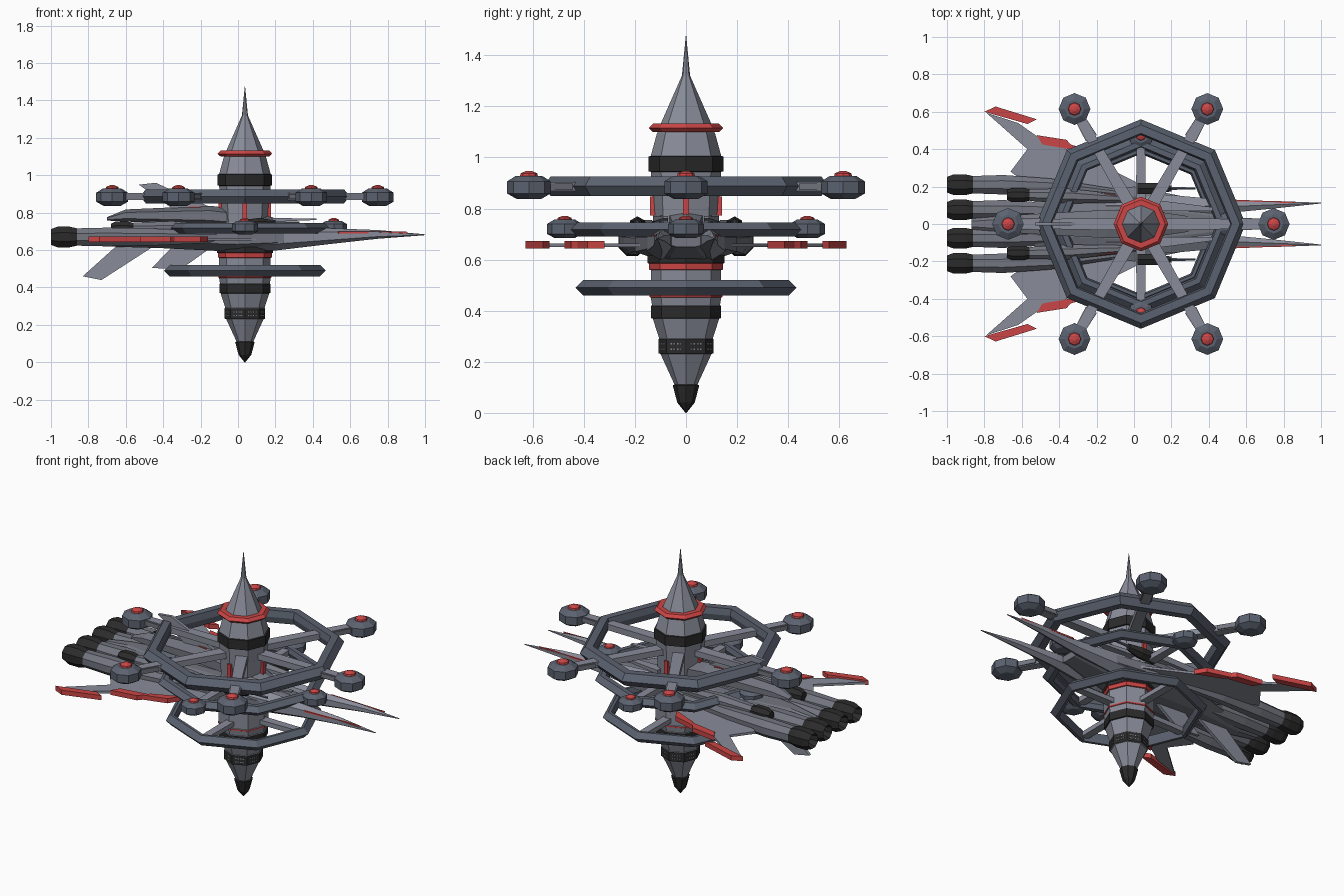
import bpy, bmesh, math
from mathutils import Vector, Matrix

if "Cube" in bpy.data.objects:
    bpy.data.objects.remove(bpy.data.objects["Cube"])

CX = 0.037  # tower axis


def mat(name, r, g, b):
    m = bpy.data.materials.new(name)
    m.diffuse_color = (r, g, b, 1)
    m.use_nodes = True
    m.node_tree.nodes["Principled BSDF"].inputs["Base Color"].default_value = m.diffuse_color
    return m


LIGHT = mat("light_grey", 0.25, 0.265, 0.32)
SLATE = mat("slate_grey", 0.105, 0.122, 0.16)
STEEL = mat("mid_grey", 0.17, 0.18, 0.215)
BLACK = mat("black", 0.024, 0.024, 0.024)
RED = mat("red", 0.60, 0.06, 0.06)


def build(name, verts, faces, mats, pick=None):
    bm = bmesh.new()
    vs = [bm.verts.new(v) for v in verts]
    for f in faces:
        bm.faces.new([vs[i] for i in f])
    bmesh.ops.recalc_face_normals(bm, faces=bm.faces[:])
    if pick:
        for f in bm.faces:
            f.material_index = pick(f.calc_center_median())
    me = bpy.data.meshes.new(name)
    bm.to_mesh(me)
    bm.free()
    for m in mats:
        me.materials.append(m)
    ob = bpy.data.objects.new(name, me)
    bpy.context.collection.objects.link(ob)
    return ob


def skin(name, rings, mats, closed=False, pick=None):
    """Bridge equal-length rings of points; caps the ends unless closed."""
    n, k = len(rings[0]), len(rings)
    verts = [p for r in rings for p in r]
    faces = []
    for i in range(k if closed else k - 1):
        a, b = i * n, (i + 1) % k * n
        faces += [(a + j, a + (j + 1) % n, b + (j + 1) % n, b + j) for j in range(n)]
    if not closed:
        faces += [tuple(range(n)), tuple(range((k - 1) * n, k * n))]
    return build(name, verts, faces, mats, pick)


def lathe(name, prof, mats, x=CX, y=0, n=8, closed=False, pick=None):
    rings = [[(x + r * math.cos(math.tau * j / n), y + r * math.sin(math.tau * j / n), z)
              for j in range(n)] for r, z in prof]
    return skin(name, rings, mats, closed, pick)


def loft(name, secs, mats, n=8, pick=None):
    """Sections along x: (x, y, z, half width, half height)."""
    k = 1 / math.cos(math.pi / n)
    rings = [[(x, y + w * k * math.cos(math.tau * (j + .5) / n),
               z + h * k * math.sin(math.tau * (j + .5) / n)) for j in range(n)]
             for x, y, z, w, h in secs]
    return skin(name, rings, mats, False, pick)


def plate(name, pts, lo, hi, m, axis="z"):
    """Extruded outline: in plan (z) or in side view (y)."""
    f = (lambda a, b, t: (a, b, t)) if axis == "z" else (lambda a, b, t: (a, t, b))
    return skin(name, [[f(a, b, t) for a, b in pts] for t in (lo, hi)], [m])


def spoke(name, ang, r0, r1, w0, w1, z, h, m):
    c, s = math.cos(ang), math.sin(ang)
    rings = [[(CX + r * c - u * w * s, z + 0, 0) and
              (CX + r * c - u * w * s, r * s + u * w * c, z + v * h)
              for u, v in ((-1, -1), (1, -1), (1, 1), (-1, 1))] for r, w in ((r0, w0), (r1, w1))]
    return skin(name, rings, [m])


# Tower with dark bands coloured by height
bands = [(0, .11), (.232, .29), (.37, .42), (.585, .645), (.945, 1.005)]
reds = [(.452, .462), (.56, .585), (1.2, 1.2)]


def tower_colour(c):
    if any(a < c.z < b for a, b in bands):
        return 1
    return 2 if any(a < c.z < b for a, b in reds) else 0


lathe("tower", [(.002, 0), (.034, .04), (.052, .108), (.045, .111), (.1, .231), (.108, .233),
                (.108, .289), (.105, .291), (.13, .369), (.137, .371), (.137, .419), (.133, .421),
                (.138, .451), (.142, .453), (.142, .461), (.138, .463), (.138, .559), (.145, .561),
                (.145, .584), (.15, .586), (.15, .644), (.14, .646), (.125, .75), (.132, .86),
                (.138, .944), (.146, .946), (.146, 1.004), (.138, 1.006), (.115, 1.09),
                (.1, 1.13), (.016, 1.32), (.001, 1.475)], [LIGHT, BLACK, RED], pick=tower_colour)
lathe("red_collar", [(.10, 1.1), (.13, 1.1), (.146, 1.115), (.13, 1.132), (.10, 1.132)],
      [RED], closed=True)

# Window rows and red marker panels on the tower sides
for k in range(8):
    a = math.tau * (k + .5) / 8
    d, t = Vector((math.cos(a), math.sin(a), 0)), Vector((-math.sin(a), math.cos(a), 0))
    for i in range(4):
        for z in (.25, .27):
            p = Vector((CX, 0, z)) + d * .098 + t * (i - 1.5) * .014
            skin("tower_window", [[p + d * o + t * u + Vector((0, 0, v)) for u, v in
                 ((-.003, -.003), (.003, -.003), (.003, .003), (-.003, .003))]
                 for o in (0, .004)], [LIGHT])
for k in range(4):
    spoke("tower_red_panel", k * math.pi / 2, .1, .14, .012, .012, .81, .038, RED)


# Three octagonal station rings
def ring(name, R, inner, z0, z1):
    zm = (z0 + z1) / 2
    lathe(name, [(R, zm), (R - .03, z1), (inner + .01, z1), (inner, zm),
                 (inner + .01, z0), (R - .03, z0)], [SLATE], closed=True)


ring("upper_ring", .56, .475, .85, .925)
ring("middle_ring", .475, .405, .69, .745)
ring("lower_ring", .432, .375, .46, .52)


# Spokes and docking pods
def pod(name, x, y, z, r, h):
    lathe(name, [(r * .55, z - h), (r, z - h * .55), (r, z + h * .45), (r * .6, z + h * .9)],
          [SLATE], x, y)
    lathe(name + "_lamp", [(r * .42, z + h * .85), (r * .38, z + h * 1.1), (r * .12, z + h * 1.3)],
          [RED], x, y)


for k in range(6):
    a = k * math.pi / 3
    spoke("upper_spoke", a, .08, .66, .034, .024, .886, .018, LIGHT)
    spoke("pod_neck", a, .53, .65, .034, .028, .886, .013, STEEL)
    pod("upper_pod", CX + .71 * math.cos(a), .71 * math.sin(a), .885, .085, .048)
for k in range(4):
    a = k * math.pi / 2
    spoke("middle_spoke", a, .08, .44, .028, .022, .718, .016, LIGHT)
    pod("middle_pod", CX + .475 * math.cos(a), .475 * math.sin(a), .722, .07, .038)
    spoke("lower_spoke", a, .08, .39, .026, .022, .49, .014, LIGHT)

# Ship: central hull and dorsal spine, pointing to +x
loft("main_hull", [(-.87, 0, .67, .035, .03), (-.72, 0, .67, .06, .05), (-.4, 0, .665, .16, .055),
                   (0, 0, .66, .2, .07), (.25, 0, .665, .15, .055), (.46, 0, .675, .09, .025)],
     [STEEL])
loft("dorsal_hull", [(-.7, 0, .767, .02, .008), (-.6, 0, .785, .05, .028), (-.15, 0, .785, .075, .045),
                     (.1, 0, .76, .07, .04), (.3, 0, .71, .04, .02)], [STEEL], n=6)
plate("dorsal_red_mark", [(-.32, 0), (-.2, .018), (-.2, -.018)], .825, .834, RED)

# Centreline fins
plate("dorsal_fin", [(-.53, .95), (-.44, .96), (-.33, .91), (-.08, .8), (-.32, .8)],
      -.009, .009, LIGHT, "y")
plate("rear_keel_fin", [(-.83, .46), (-.73, .44), (-.42, .64), (-.63, .64)],
      -.009, .009, LIGHT, "y")
plate("front_keel_fin", [(-.46, .505), (-.31, .495), (-.12, .63), (-.34, .63)],
      -.009, .009, LIGHT, "y")

for s in (1, -1):
    # Forked nose prongs with red outer stripes
    loft("nose_prong", [(-.15, s * .1, .665, .05, .05), (.2, s * .1, .667, .055, .06),
                        (.5, s * .093, .675, .034, .036), (.75, s * .103, .684, .02, .02),
                        (1.0, s * .112, .682, .002, .002)], [LIGHT], n=6)
    plate("prong_stripe", [(.5, s * .095), (.54, s * .13), (.9, s * .116), (.75, s * .108)],
          .69, .699, RED)
    # Swept wing with red leading plates and tip
    plate("wing", [(.22, s * .12), (-.2, s * .33), (-.52, s * .47), (-.62, s * .54),
                   (-.79, s * .595), (-.57, s * .4), (-.66, s * .28), (-.45, s * .12)],
          .65, .664, LIGHT)
    for nm, pts in (("wing_tip", [(-.8, .6), (-.74, .628), (-.52, .56), (-.57, .535)]),
                    ("outer_edge", [(-.52, .475), (-.49, .425), (-.315, .395), (-.36, .45)]),
                    ("inner_edge", [(-.34, .425), (-.315, .385), (-.16, .32), (-.2, .385)])):
        plate(nm + "_red_plate", [(x, s * y) for x, y in pts], .644, .672, RED)
    plate("hull_red_mark", [(-.24, s * .15), (-.2, s * .168), (-.09, s * .155), (-.13, s * .135)],
          .72, .729, RED)
    # Four main engines
    for y, x1 in ((.21, -.1), (.076, -.2)):
        loft("engine_nacelle", [(-.87, s * y, .67, .046, .046), (-.7, s * y, .67, .052, .05),
                                (-.45, s * y * .97, .67, .04, .045), (x1, s * y * .8, .67, .02, .03)],
             [STEEL])
        loft("engine_nozzle", [(-.955, s * y, .67, .025, .025), (-1.0, s * y, .67, .042, .042),
                               (-.965, s * y, .67, .055, .055), (-.9, s * y, .67, .055, .055),
                               (-.85, s * y, .67, .044, .044)], [BLACK])
    # Small upper thrusters
    loft("small_nozzle", [(-.68, s * .155, .715, .025, .025), (-.655, s * .155, .715, .038, .038),
                          (-.59, s * .155, .715, .038, .038), (-.55, s * .155, .715, .028, .028)],
         [BLACK])
    loft("small_nacelle", [(-.56, s * .155, .715, .032, .032), (-.35, s * .15, .715, .04, .04),
                           (.05, s * .13, .70, .015, .02)], [STEEL])
    # Deck guns
    loft("gun_mount", [(.02, s * .19, .73, .03, .03), (.12, s * .19, .735, .03, .03),
                       (.2, s * .19, .74, .015, .018)], [BLACK], n=6)
    loft("gun_barrel", [(.1, s * .19, .745, .008, .008), (.33, s * .19, .745, .006, .006)],
         [SLATE], n=6)
    loft("deck_blade", [(.1, s * .1, .76, .03, .012), (.42, s * .08, .765, .01, .004)],
         [LIGHT], n=4)
